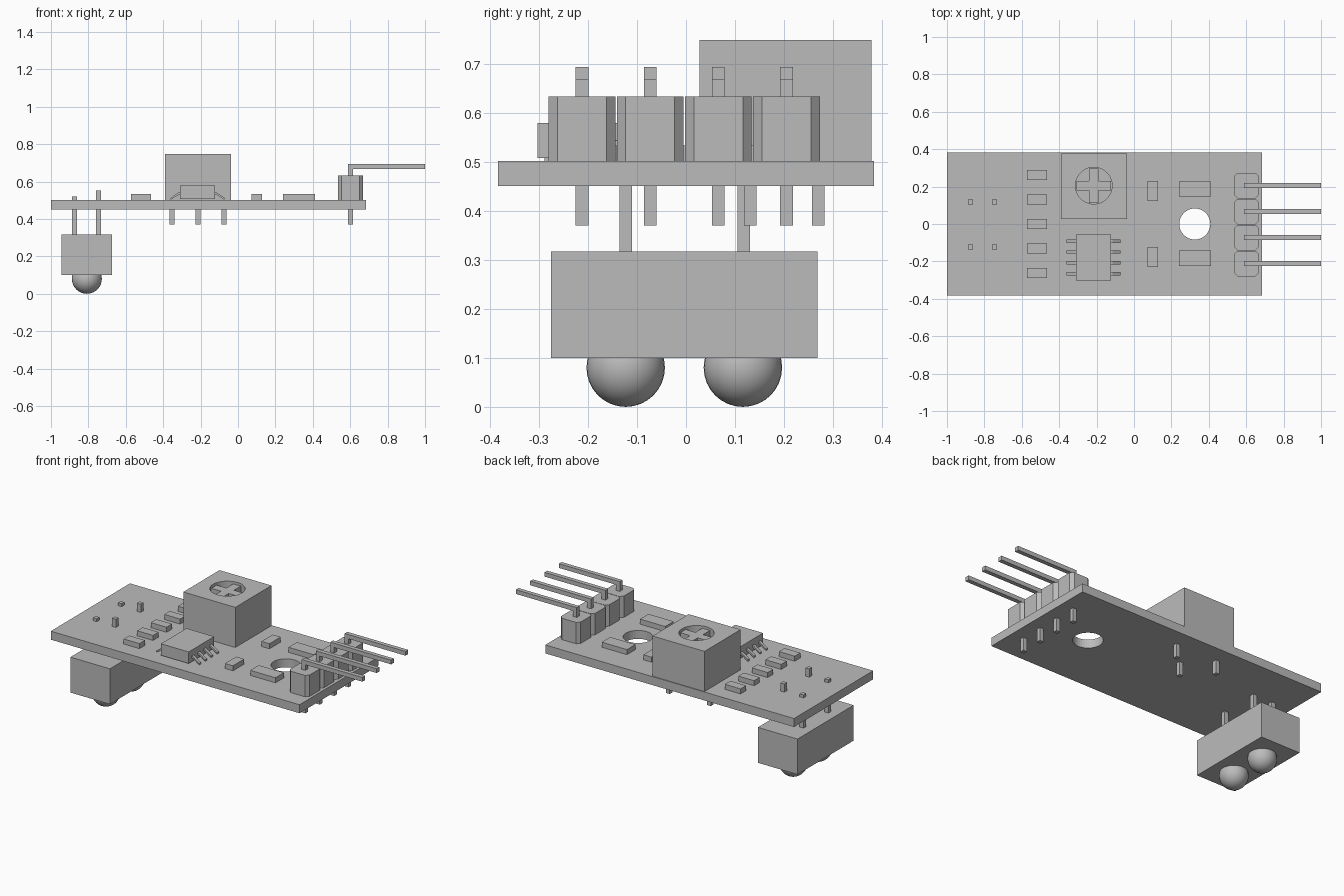
import bpy
import bmesh
from mathutils import Vector

if "Cube" in bpy.data.objects:
    bpy.data.objects.remove(bpy.data.objects["Cube"])

grey = bpy.data.materials.new("plain grey")
grey.use_nodes = True
grey.diffuse_color = (0.5, 0.5, 0.5, 1)
grey.node_tree.nodes["Principled BSDF"].inputs["Base Color"].default_value = (0.5, 0.5, 0.5, 1)


def finish(name, bm):
    bmesh.ops.recalc_face_normals(bm, faces=bm.faces)
    mesh = bpy.data.meshes.new(name)
    bm.to_mesh(mesh)
    bm.free()
    mesh.materials.append(grey)
    ob = bpy.data.objects.new(name, mesh)
    bpy.context.collection.objects.link(ob)
    return ob


def prism(name, outline, low, high, axis="z"):
    """Extrude a flat outline along z, or an x-z outline along y."""
    bm = bmesh.new()
    place = (lambda a, b, h: (a, b, h)) if axis == "z" else (lambda a, b, h: (a, h, b))
    face = bm.faces.new([bm.verts.new(place(a, b, low)) for a, b in outline])
    top = bmesh.ops.extrude_face_region(bm, geom=[face])["geom"]
    verts = [g for g in top if isinstance(g, bmesh.types.BMVert)]
    bmesh.ops.translate(bm, verts=verts, vec=Vector(place(0, 0, high - low)))
    return finish(name, bm)


def box(name, x, y, z):
    return prism(name, [(x[0], y[0]), (x[1], y[0]), (x[1], y[1]), (x[0], y[1])], *z)


def pin(name, x, y, low, high, half=0.013):
    return box(name, (x - half, x + half), (y - half, y + half), (low, high))


def drill(target, x, y, radius, low, high):
    bpy.ops.mesh.primitive_cylinder_add(vertices=40, radius=radius, depth=high - low,
                                        location=(x, y, (low + high) / 2))
    cutter = bpy.context.object
    cutter.hide_render = True
    mod = target.modifiers.new("hole", "BOOLEAN")
    mod.operation = "DIFFERENCE"
    mod.solver = "EXACT"
    mod.object = cutter
    bpy.context.view_layer.objects.active = target
    bpy.ops.object.modifier_apply(modifier=mod.name)
    bpy.data.objects.remove(cutter)


BOTTOM, TOP = 0.45, 0.502

# Circuit board with mounting hole
board = box("circuit_board", (-1, 0.685), (-0.383, 0.383), (BOTTOM, TOP))
drill(board, 0.325, 0, 0.083, 0.4, 0.6)

# Sensor housing below the board, with two domes and four legs
box("sensor_housing", (-0.943, -0.675), (-0.275, 0.268), (0.1, 0.317))
for y in (-0.123, 0.116):
    bpy.ops.mesh.primitive_uv_sphere_add(segments=32, ring_count=16, radius=0.08,
                                         location=(-0.808, y, 0.08))
    dome = bpy.context.object
    dome.name = "sensor_dome"
    dome.data.materials.append(grey)
    bpy.ops.object.shade_smooth()
for y in (-0.123, 0.118):
    pin("sensor_leg_outer", -0.875, y, 0.31, 0.52)
    pin("sensor_leg_inner", -0.745, y, 0.31, 0.552)

# Adjustment dial: box with round recess and raised cross
dial_x, dial_y = -0.215, 0.205
dial = box("dial_housing", (-0.39, -0.038), (0.028, 0.378), (TOP, 0.748))
drill(dial, dial_x, dial_y, 0.098, 0.7, 0.8)
a, b = 0.026, 0.092
cross = [(a, a), (a, b), (-a, b), (-a, a), (-b, a), (-b, -a),
         (-a, -a), (-a, -b), (a, -b), (a, -a), (b, -a), (b, a)]
prism("dial_cross", [(dial_x + u, dial_y + v) for u, v in cross], 0.698, 0.735)
for x, y in ((-0.353, 0.27), (-0.213, 0.131), (-0.075, 0.27)):
    pin("dial_pin", x, y, 0.37, BOTTOM)

# Chip with sloping leads
chip_x = -0.216
box("chip_body", (-0.31, -0.122), (-0.303, -0.056), (0.508, 0.579))
for side in (-1, 1):
    for i in range(4):
        y = -0.266 + i * 0.058
        path = [(0.085, 0.53), (0.1, 0.53), (0.145, TOP), (0.145, 0.512), (0.1, 0.543), (0.085, 0.543)]
        prism("chip_lead", [(chip_x + side * u, z) for u, z in path], y - 0.009, y + 0.009, "y")

# Small flat surface components
for i in range(-2, 3):
    y = i * 0.131
    box("row_resistor", (-0.572, -0.465), (y - 0.027, y + 0.027), (TOP, 0.533))
for y in (-0.176, 0.177):
    box("upright_resistor", (0.073, 0.127), (y - 0.054, y + 0.054), (TOP, 0.533))
for y in (-0.183, 0.187):
    box("indicator_lamp", (0.24, 0.411), (y - 0.041, y + 0.041), (TOP, 0.533))

# Header: chamfered blocks with bent pins
x0, x1, half, c = 0.535, 0.668, 0.068, 0.018
for y in (-0.212, -0.073, 0.066, 0.205):
    y0, y1 = y - half, y + half
    outline = [(x0 + c, y0), (x1 - c, y0), (x1, y0 + c), (x1, y1 - c),
               (x1 - c, y1), (x0 + c, y1), (x0, y1 - c), (x0, y0 + c)]
    prism("header_block", outline, TOP, 0.633)
    bent = [(0.588, 0.37), (0.614, 0.37), (0.614, 0.667), (1, 0.667), (1, 0.693), (0.588, 0.693)]
    prism("header_pin", bent, y - 0.013, y + 0.013, "y")
